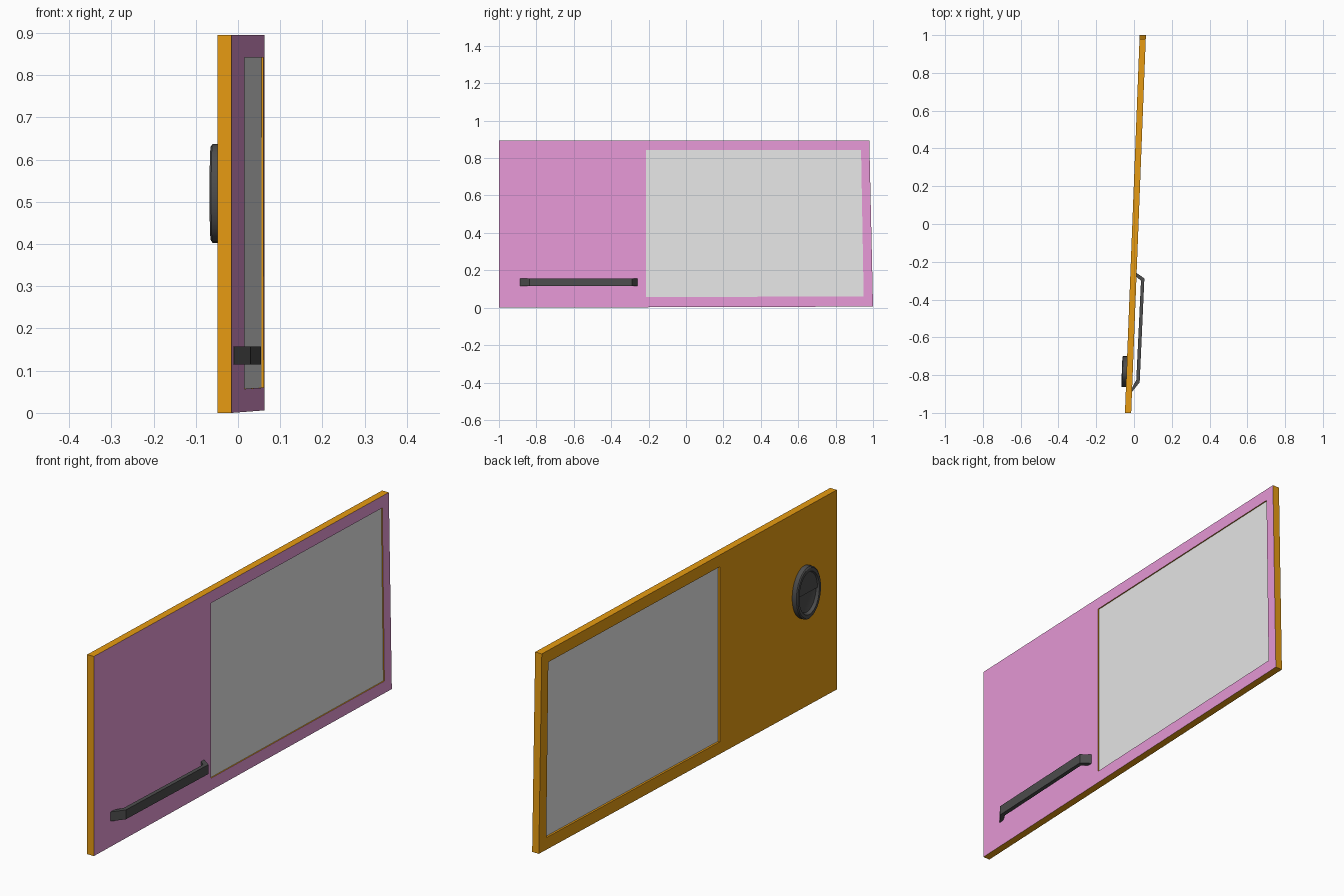
import bpy, bmesh, math

cube = bpy.data.objects.get("Cube")
if cube:
    bpy.data.objects.remove(cube, do_unlink=True)


def material(name, rgb):
    m = bpy.data.materials.new(name)
    m.use_nodes = True
    m.diffuse_color = (*rgb, 1)
    m.node_tree.nodes["Principled BSDF"].inputs["Base Color"].default_value = (*rgb, 1)
    return m


ORANGE = material("orange", (0.8, 0.33, 0.006))
PINK = material("pink", (0.8, 0.32, 0.68))
GREY = material("pane grey", (0.8, 0.8, 0.8))
DARK = material("dark grey", (0.075, 0.075, 0.075))

THICK = 0.033


def place(y, z, off=0.0):
    """Point on the slightly slanted inner face, moved out by off."""
    return (-0.015 + 0.039 * (y + 1) + off, y, z)


def finish(name, bm, *mats):
    bmesh.ops.recalc_face_normals(bm, faces=bm.faces)
    mesh = bpy.data.meshes.new(name)
    bm.to_mesh(mesh)
    bm.free()
    for m in mats:
        mesh.materials.append(m)
    obj = bpy.data.objects.new(name, mesh)
    bpy.context.collection.objects.link(obj)
    return obj


def ring(bm, outline, off):
    return [bm.verts.new(place(y, z, off)) for y, z in outline]


def bridge(bm, a, b):
    n = len(a)
    return [bm.faces.new((a[i], a[(i + 1) % n], b[(i + 1) % n], b[i])) for i in range(n)]


def slab(name, outline, off_a, off_b, mat):
    bm = bmesh.new()
    a, b = ring(bm, outline, off_a), ring(bm, outline, off_b)
    bridge(bm, a, b)
    bm.faces.new(a)
    bm.faces.new(b)
    return finish(name, bm, mat)


# Door panel: frame with a window opening, pink on the inner face only
outer = [(-1, 0), (1, 0.006), (0.98, 0.895), (-1, 0.895)]
opening = [(-0.215, 0.057), (0.95, 0.06), (0.936, 0.842), (-0.215, 0.842)]
bm = bmesh.new()
out_in, out_back = ring(bm, outer, 0), ring(bm, outer, -THICK)
hole_in, hole_back = ring(bm, opening, 0), ring(bm, opening, -THICK)
for f in bridge(bm, out_in, hole_in):
    f.material_index = 1
bridge(bm, out_back, hole_back)
bridge(bm, out_in, out_back)
bridge(bm, hole_in, hole_back)
finish("door_panel", bm, ORANGE, PINK)

# Window pane, recessed on both sides
slab("window_pane", opening, -0.005, -THICK + 0.009, GREY)

# Grab bar on the inner face: bent flat strip
path_outer = [(0.012, -0.258), (0.055, -0.288), (0.03, -0.838), (-0.01, -0.888)]
path_inner = [(-0.012, -0.87), (0.012, -0.826), (0.037, -0.3), (0.008, -0.276)]
bm = bmesh.new()
low = [bm.verts.new((x, y, 0.115)) for x, y in path_outer + path_inner]
high = [bm.verts.new((x, y, 0.157)) for x, y in path_outer + path_inner]
bridge(bm, low, high)
n = len(low)
for side in (low, high):
    for i in range(3):
        bm.faces.new((side[i], side[i + 1], side[n - 2 - i], side[n - 1 - i]))
finish("grab_bar", bm, DARK)

# Outer handle: oval rim around a recessed dish
CY, CZ, RY, RZ = -0.782, 0.52, 0.082, 0.117


def oval(scale, count, sweep=2 * math.pi):
    return [(CY + RY * scale * math.cos(sweep * i / count),
             CZ + RZ * scale * math.sin(sweep * i / count)) for i in range(count)]


bm = bmesh.new()
profile = [(1, 0), (1, 0.021), (0.95, 0.025), (0.82, 0.025), (0.76, 0.012), (0.5, 0.006)]
rings = [ring(bm, oval(s, 32), -THICK - d) for s, d in profile]
for a, b in zip(rings, rings[1:]):
    bridge(bm, a, b)
bm.faces.new(rings[0])
bm.faces.new(rings[-1])
handle = finish("outer_handle_rim", bm, DARK)

# Pull flap over the upper half of the dish
half = [(CY + RY * 0.78 * math.cos(math.pi * i / 16),
         CZ + RZ * 0.78 * math.sin(math.pi * i / 16)) for i in range(17)]
slab("outer_handle_flap", half, -THICK - 0.004, -THICK - 0.018, DARK)

bpy.ops.object.select_all(action="DESELECT")
handle.select_set(True)
bpy.context.view_layer.objects.active = handle
bpy.ops.object.shade_smooth_by_angle(angle=math.radians(30))
